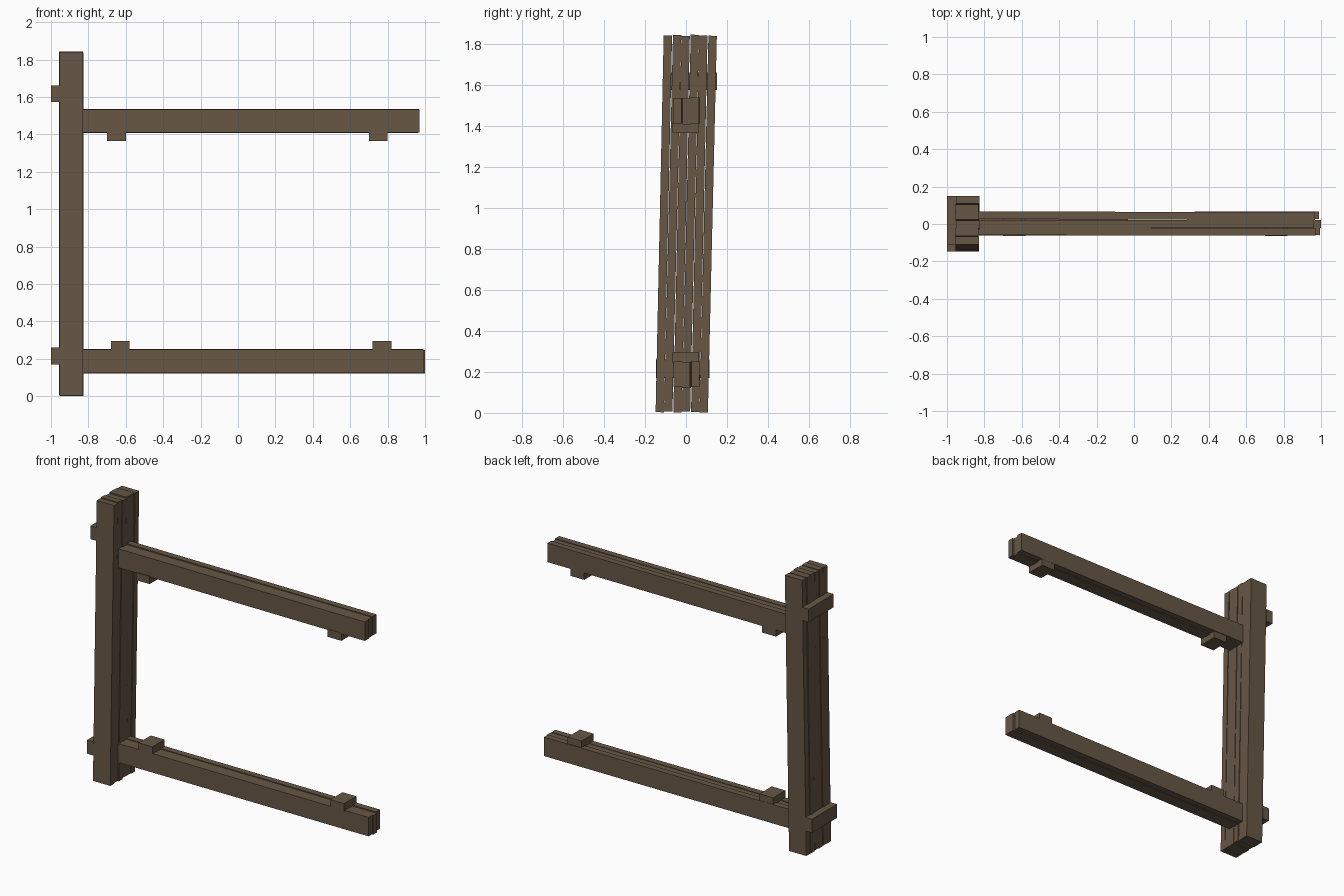
import bpy
from mathutils import Matrix, Vector

if "Cube" in bpy.data.objects:
    bpy.data.objects.remove(bpy.data.objects["Cube"])

wood = bpy.data.materials.new("weathered_wood")
wood.diffuse_color = (0.135, 0.095, 0.060, 1)
wood.use_nodes = True
wood.node_tree.nodes["Principled BSDF"].inputs["Base Color"].default_value = wood.diffuse_color


def board(name, lo, hi, lean=(0, 0, 0)):
    """Box from lo to hi, turned slightly about its centre (radians)."""
    lo, hi = Vector(lo), Vector(hi)
    bpy.ops.mesh.primitive_cube_add(size=1, location=(lo + hi) / 2, rotation=lean)
    ob = bpy.context.object
    ob.name = name
    ob.data.transform(Matrix.Diagonal((*(hi - lo), 1)))
    ob.data.materials.append(wood)
    return ob


# Post: six upright planks side by side, all leaning back a little
lean = -0.0225
for i in range(6):
    y = (i - 2.5) * 0.0432
    wobble = (0.0010, -0.0012)[i % 2]
    dx = (0.0, -0.002, 0.002)[i % 3]
    dz = (0.0, 0.003, -0.002, 0.004, 0.001, -0.001)[i]
    board(f"post_plank_{i + 1}",
          (-0.955 + dx, y - 0.0205, 0.003 + dz), (-0.829 + dx, y + 0.0205, 1.839 + dz),
          (lean + wobble, 0, 0))

# Cleats across the outer side of the post
board("lower_post_cleat", (-1.0, -0.146, 0.17), (-0.953, 0.115, 0.26))
board("upper_post_cleat", (-1.0, -0.112, 1.573), (-0.953, 0.15, 1.66))


# Beams: three planks on edge, slightly out of true
def beam(name, z, ends, yaws):
    for i, (end, yaw) in enumerate(zip(ends, yaws)):
        y = (i - 1) * 0.0425 + 0.002
        dz = (0.0, -0.003, 0.002)[i]
        board(f"{name}_plank_{i + 1}", (-0.84, y - 0.0205, z + dz),
              (end, y + 0.0205, z + 0.125 + dz), (0, 0, yaw))


beam("lower_beam", 0.125, (0.995, 1.0, 0.99), (0.001, -0.002, 0.002))
beam("upper_beam", 1.409, (0.97, 0.962, 0.967), (-0.002, 0.001, -0.003))

# Blocks on the inner edges of the beams
for side, x_low, x_up in (("left", -0.68, -0.70), ("right", 0.72, 0.70)):
    board(f"lower_beam_block_{side}", (x_low, -0.065, 0.245), (x_low + 0.1, 0.062, 0.296))
    board(f"upper_beam_block_{side}", (x_up, -0.065, 1.365), (x_up + 0.1, 0.062, 1.415))
